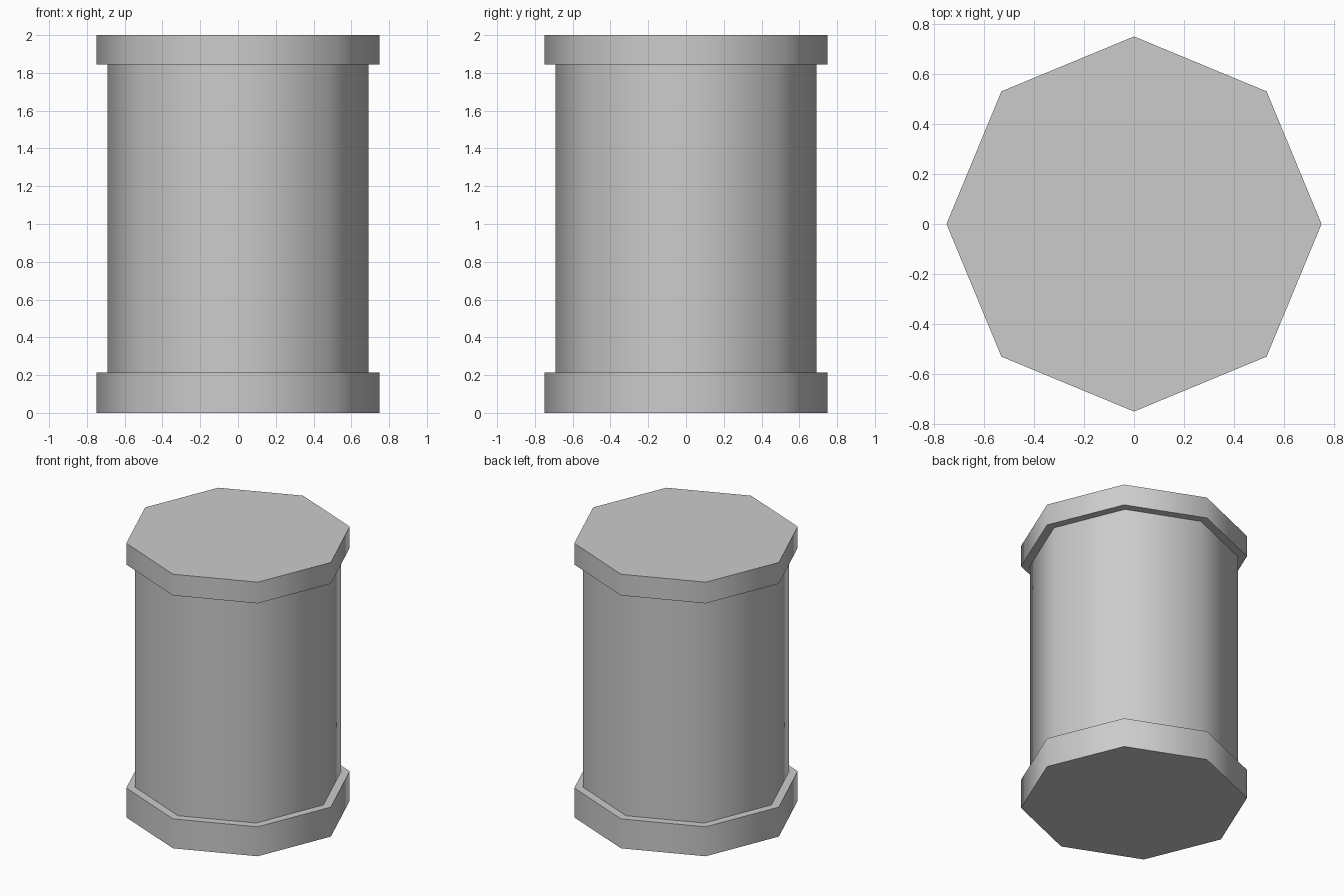
import bpy
import math

if "Cube" in bpy.data.objects:
    bpy.data.objects.remove(bpy.data.objects["Cube"], do_unlink=True)

# Single plain grey for every part
grey = bpy.data.materials.new("plain_grey")
grey.use_nodes = True
colour = (0.6, 0.6, 0.6, 1.0)
grey.diffuse_color = colour
grey.node_tree.nodes["Principled BSDF"].inputs["Base Color"].default_value = colour


def octagon_drum(name, radius, bottom, top):
    """Eight-sided drum with corners on the axes and softly shaded sides."""
    bpy.ops.mesh.primitive_cylinder_add(
        vertices=8, radius=radius, depth=top - bottom,
        location=(0, 0, (bottom + top) / 2))
    drum = bpy.context.object
    drum.name = name
    drum.data.materials.append(grey)
    # Side corners stay smooth, the rims stay sharp
    bpy.ops.object.shade_smooth_by_angle(angle=math.radians(60))
    return drum


# Base plinth, column body and top cap
octagon_drum("base_plinth", 0.75, 0.0, 0.215)
octagon_drum("column_body", 0.69, 0.215, 1.845)
octagon_drum("top_cap", 0.75, 1.845, 2.0)
